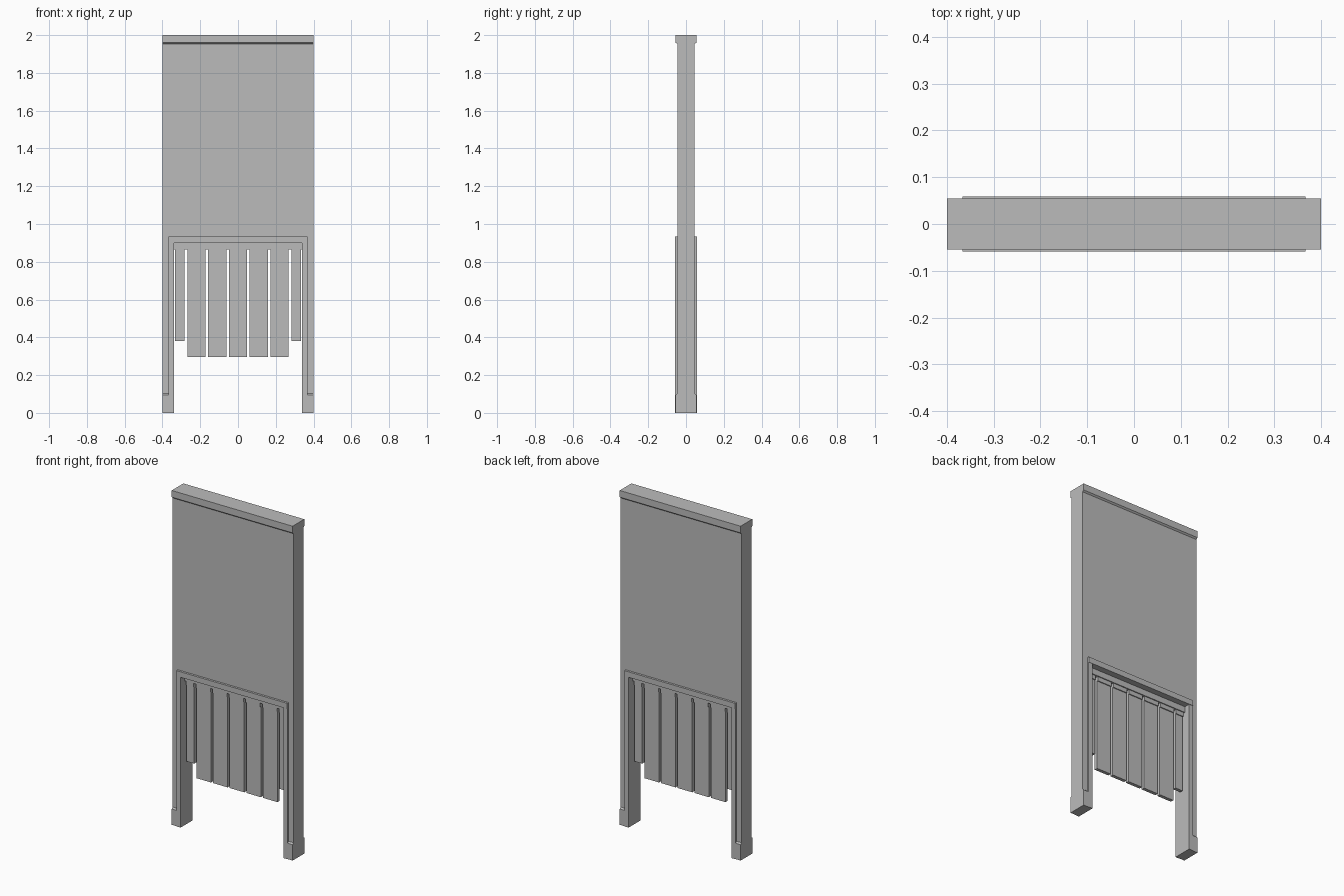
import bpy
import bmesh

cube = bpy.data.objects.get("Cube")
if cube:
    bpy.data.objects.remove(cube, do_unlink=True)

grey = bpy.data.materials.new("plain grey")
grey.use_nodes = True
colour = (0.5, 0.5, 0.5, 1)
grey.diffuse_color = colour
grey.node_tree.nodes["Principled BSDF"].inputs["Base Color"].default_value = colour


def extrude_x(name, half_profile, x0, x1):
    """Mirror a (y, z) half profile across y = 0 and extrude it along x."""
    profile = half_profile + [(-y, z) for y, z in reversed(half_profile)]
    bm = bmesh.new()
    face = bm.faces.new([bm.verts.new((x0, y, z)) for y, z in profile])
    result = bmesh.ops.extrude_face_region(bm, geom=[face])
    verts = [g for g in result["geom"] if isinstance(g, bmesh.types.BMVert)]
    bmesh.ops.translate(bm, verts=verts, vec=(x1 - x0, 0, 0))
    bmesh.ops.recalc_face_normals(bm, faces=bm.faces)
    mesh = bpy.data.meshes.new(name)
    bm.to_mesh(mesh)
    bm.free()
    mesh.materials.append(grey)
    obj = bpy.data.objects.new(name, mesh)
    bpy.context.collection.objects.link(obj)
    return obj


def block(name, x0, x1, half_depth, z0, z1):
    return extrude_x(name, [(half_depth, z0), (half_depth, z1)], x0, x1)


# Wall with a skirting at the foot and a cap moulding at the top
THIN, THICK = 0.046, 0.055
wall = extrude_x("wall", [(THICK, 0), (THICK, 0.095), (THIN, 0.103),
                          (THIN, 1.952), (THICK, 1.96), (THICK, 2)], -0.4, 0.4)

# Doorway opening
cutter = block("doorway_cutter", -0.353, 0.353, 0.2, -0.2, 0.915)
cutter.hide_render = True
cut = wall.modifiers.new("doorway", 'BOOLEAN')
cut.operation = 'DIFFERENCE'
cut.solver = 'EXACT'
cut.object = cutter
bpy.context.view_layer.objects.active = wall
bpy.ops.object.modifier_apply(modifier=cut.name)
bpy.data.objects.remove(cutter, do_unlink=True)

# Door frame
block("frame_header", -0.367, 0.367, 0.059, 0.9, 0.933)
block("left_jamb", 0.34, 0.367, 0.057, 0, 0.9)
block("right_jamb", -0.367, -0.34, 0.057, 0, 0.9)

# Curtain rail under the header
block("curtain_rail", -0.34, 0.34, 0.022, 0.865, 0.9)


# Hanging strips, each with a thicker clamp at the top
def strip(index, x, half_width, bottom):
    x0, x1 = x - half_width, x + half_width
    extrude_x(f"curtain_strip_{index}",
              [(0.01, bottom), (0.01, 0.84), (0.016, 0.84), (0.016, 0.865)], x0, x1)


for i in range(-2, 3):
    strip(i + 3, i * 0.11, 0.048, 0.297)
strip(0, -0.308, 0.025, 0.38)
strip(6, 0.308, 0.025, 0.38)
